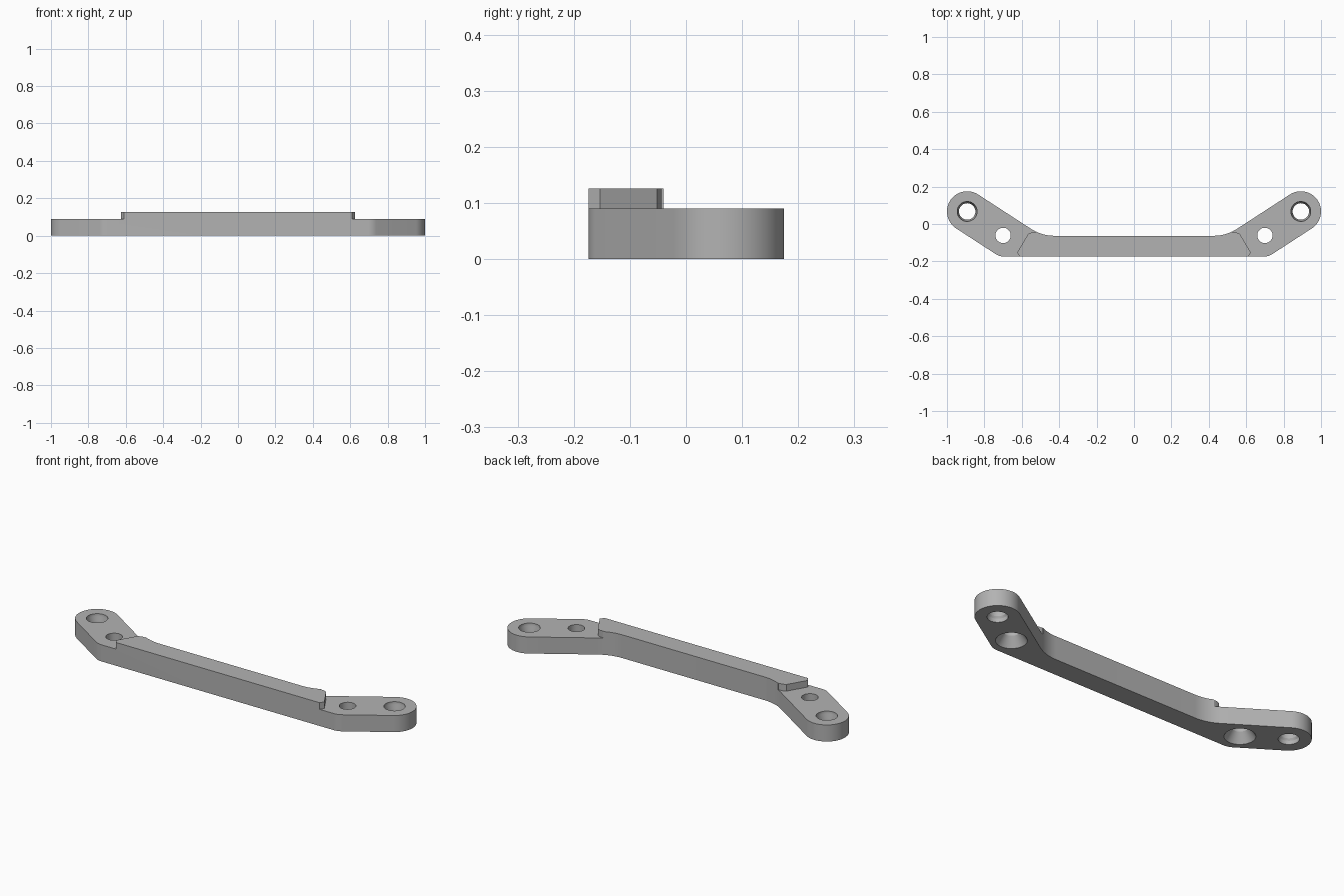
import bpy, bmesh, math
from mathutils import Vector

old = bpy.data.objects.get("Cube")
if old:
    bpy.data.objects.remove(old)

ARM_ANGLE = math.radians(33)
END, END_R = Vector((0.892, 0.067)), 0.108
FRONT_Y, BACK_Y = -0.174, -0.063
ARM_TOP, BAR_TOP = 0.09, 0.126

grey = bpy.data.materials.new("plain grey")
grey.use_nodes = True
grey.diffuse_color = (0.45, 0.45, 0.45, 1)
grey.node_tree.nodes["Principled BSDF"].inputs["Base Color"].default_value = grey.diffuse_color


def arc(center, r, a0, a1, n):
    return [center + r * Vector((math.cos(a), math.sin(a)))
            for a in (a0 + (a1 - a0) * i / n for i in range(n + 1))]


def loft(name, rings):
    """Closed solid through stacked outlines, each given as (points, height)."""
    bm = bmesh.new()
    loops = [[bm.verts.new((p[0], p[1], z)) for p in pts] for pts, z in rings]
    for low, high in zip(loops, loops[1:]):
        for i in range(len(low)):
            j = (i + 1) % len(low)
            bm.faces.new((low[i], low[j], high[j], high[i]))
    bm.faces.new(loops[0][::-1])
    bm.faces.new(loops[-1])
    bmesh.ops.recalc_face_normals(bm, faces=bm.faces)
    mesh = bpy.data.meshes.new(name)
    bm.to_mesh(mesh)
    bm.free()
    mesh.materials.append(grey)
    obj = bpy.data.objects.new(name, mesh)
    bpy.context.collection.objects.link(obj)
    return obj


def drill(name, center, steps):
    """Turned cutter from (radius, height) steps."""
    return loft(name, [(arc(center, r, 0, math.tau, 48)[:-1], z) for r, z in steps])


# Half outline: front corner, round arm end, inside corner
side = Vector((-math.sin(ARM_ANGLE), math.cos(ARM_ANGLE)))


def arm_edge_x(offset, y):
    p = END + side * offset
    return p.x + (y - p.y) / math.tan(ARM_ANGLE)


def corner_arc(x, y, r, turn):
    """Arc joining a level edge to the sloping arm edge."""
    t = r * math.tan(ARM_ANGLE / 2)
    center = Vector((x - t, y + r))
    a = -math.pi / 2
    pts = arc(center, r, a, a + ARM_ANGLE, 12)
    return pts if turn > 0 else pts[::-1]


half = corner_arc(arm_edge_x(-END_R, FRONT_Y), FRONT_Y, 0.08, 1)
half += arc(END, END_R, ARM_ANGLE - math.pi / 2, ARM_ANGLE + math.pi / 2, 32)
half += corner_arc(arm_edge_x(END_R, BACK_Y), BACK_Y, 0.23, -1)
outline = half + [Vector((-p.x, p.y)) for p in reversed(half)]

brace = loft("brace", [(outline, 0), (outline, BAR_TOP)])

# Step down to each arm, and the two holes in it
step = [(0.61, -0.3), (0.61, FRONT_Y), (0.625, -0.153), (0.565, -0.052),
        (0.545, -0.044), (0.525, -0.044), (0.525, 0.3), (1.2, 0.3), (1.2, -0.3)]
cutters = []
for s, label in ((1, "left"), (-1, "right")):
    pts = [(s * x, y) for x, y in step]
    cutters.append(loft(label + "_step_cutter", [(pts, ARM_TOP), (pts, 0.3)]))
    cutters.append(drill(label + "_end_hole_cutter", Vector((s * END.x, END.y)),
                         [(0.05, -0.1), (0.05, 0.02), (0.044, 0.03), (0.044, 0.055),
                          (0.053, 0.075), (0.053, 0.2)]))
    cutters.append(drill(label + "_countersink_cutter", Vector((s * 0.7, -0.061)),
                         [(0.075, -0.1), (0.075, 0), (0.041, 0.05), (0.041, 0.2)]))

bpy.context.view_layer.objects.active = brace
for cutter in cutters:
    mod = brace.modifiers.new("cut", "BOOLEAN")
    mod.operation, mod.solver, mod.object = "DIFFERENCE", "EXACT", cutter
    bpy.ops.object.modifier_apply(modifier=mod.name)
    bpy.data.objects.remove(cutter)

bpy.ops.object.select_all(action="DESELECT")
brace.select_set(True)
bpy.ops.object.shade_smooth_by_angle(angle=math.radians(25))
